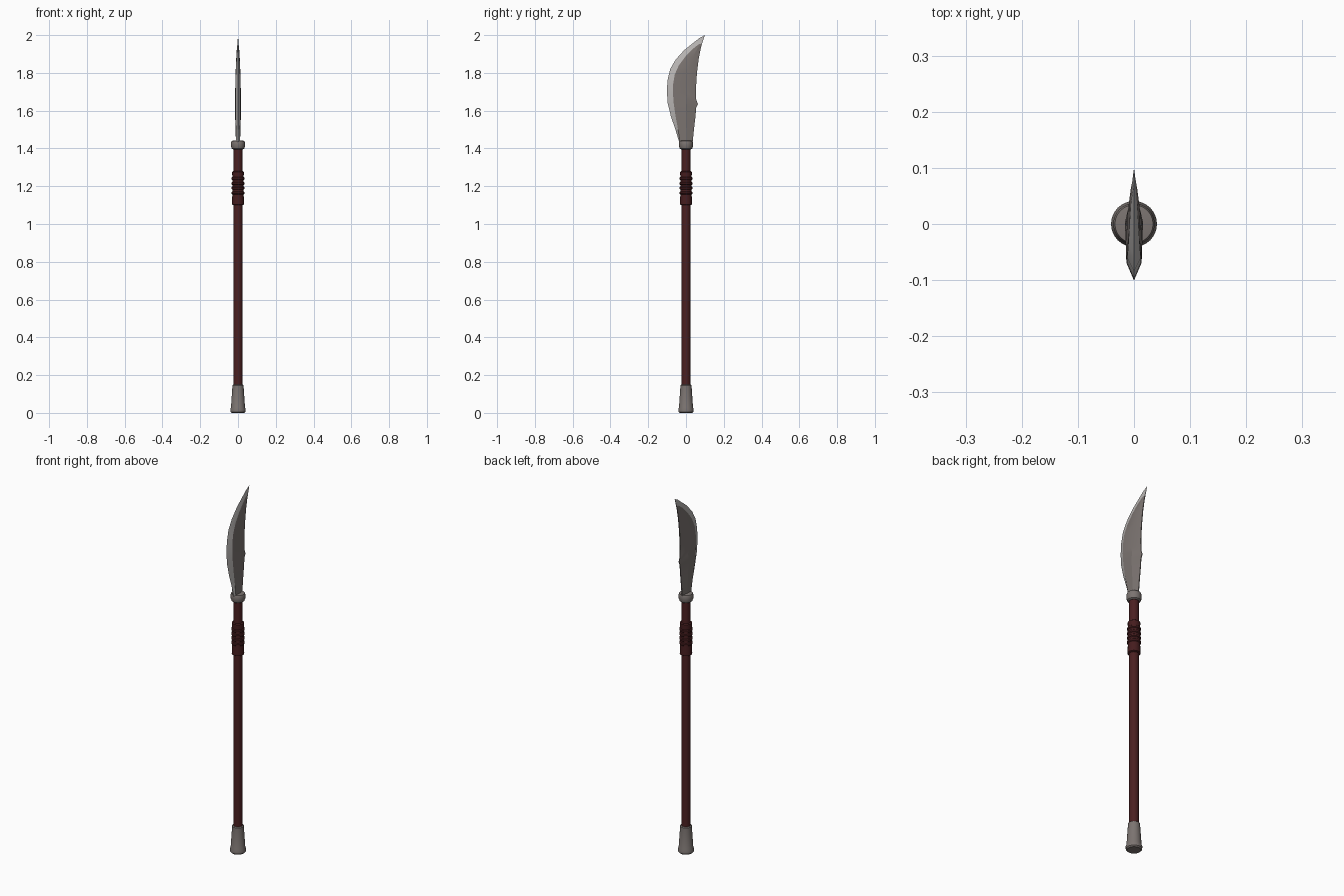
import bpy, bmesh, math

if "Cube" in bpy.data.objects:
    bpy.data.objects.remove(bpy.data.objects["Cube"])


def material(name, rgb):
    m = bpy.data.materials.new(name)
    m.diffuse_color = (*rgb, 1)
    m.use_nodes = True
    m.node_tree.nodes["Principled BSDF"].inputs["Base Color"].default_value = m.diffuse_color
    return m


steel = material("dull steel", (0.20, 0.175, 0.165))
edge_steel = material("bright edge steel", (0.50, 0.48, 0.47))
wood = material("dark red wood", (0.070, 0.014, 0.015))
wrap = material("dark red wrap", (0.060, 0.012, 0.013))


def finish(name, bm, mats, angle):
    bmesh.ops.recalc_face_normals(bm, faces=bm.faces)
    me = bpy.data.meshes.new(name)
    bm.to_mesh(me)
    bm.free()
    ob = bpy.data.objects.new(name, me)
    bpy.context.collection.objects.link(ob)
    for m in mats:
        me.materials.append(m)
    bpy.ops.object.select_all(action='DESELECT')
    ob.select_set(True)
    bpy.context.view_layer.objects.active = ob
    bpy.ops.object.shade_smooth_by_angle(angle=math.radians(angle))
    return ob


def lathe(name, profile, mat, sides=16):
    """Closed solid of revolution from (radius, z) pairs."""
    bm = bmesh.new()
    rings = [[bm.verts.new((r * math.cos(2 * math.pi * i / sides),
                            r * math.sin(2 * math.pi * i / sides), z))
              for i in range(sides)] for r, z in profile]
    for a, b in zip(rings, rings[1:]):
        for i in range(sides):
            j = (i + 1) % sides
            bm.faces.new((a[i], a[j], b[j], b[i]))
    bm.faces.new(rings[0])
    bm.faces.new(rings[-1])
    return finish(name, bm, [mat], 35)


# Pole and metal butt cap
lathe("shaft", [(0.024, 0.10), (0.024, 1.42)], wood)
lathe("butt_cap", [(0.034, 0), (0.040, 0.006), (0.041, 0.018), (0.037, 0.030),
                   (0.030, 0.135), (0.030, 0.146), (0.025, 0.150)], steel, 24)

# Wrapped grip with raised cords
grip = [(0.025, 1.10), (0.032, 1.104)]
for z in (1.165, 1.19, 1.215, 1.24):
    grip += [(0.030, z - 0.008), (0.034, z - 0.004), (0.034, z + 0.004), (0.030, z + 0.008)]
grip += [(0.031, 1.276), (0.025, 1.28)]
lathe("grip_wrap", grip, wrap)

# Collar under the blade
lathe("collar", [(0.026, 1.395), (0.033, 1.400), (0.037, 1.412), (0.037, 1.432),
                 (0.034, 1.44), (0.020, 1.442)], steel, 24)

# Blade sections: z of edge, edge y, bevel y, bevel z, back y, back z, half thickness
rows = [
    (1.43, -0.035, -0.031, 1.43, 0.035, 1.43, 0.011),
    (1.50, -0.056, -0.042, 1.50, 0.042, 1.50, 0.013),
    (1.57, -0.080, -0.055, 1.57, 0.049, 1.56, 0.015),
    (1.64, -0.097, -0.065, 1.64, 0.054, 1.615, 0.016),
    (1.70, -0.101, -0.069, 1.69, 0.063, 1.635, 0.016),
    (1.76, -0.098, -0.068, 1.74, 0.054, 1.66, 0.015),
    (1.82, -0.084, -0.060, 1.79, 0.053, 1.72, 0.014),
    (1.87, -0.055, -0.038, 1.84, 0.058, 1.80, 0.012),
    (1.92, -0.010, 0.000, 1.89, 0.068, 1.88, 0.009),
    (1.96, 0.040, 0.040, 1.93, 0.078, 1.93, 0.006),
    (1.985, 0.072, 0.068, 1.952, 0.084, 1.952, 0.003),
]
bm = bmesh.new()
sections = []
for ze, ye, yb, zb, ys, zs, t in rows:
    ridge = yb + (ys - yb) * 0.55
    zr = zb + (zs - zb) * 0.55
    sections.append([bm.verts.new(p) for p in (
        (0, ye, ze), (t * 0.85, yb, zb), (t, ridge, zr), (0.002, ys, zs),
        (-0.002, ys, zs), (-t, ridge, zr), (-t * 0.85, yb, zb))])
tip = bm.verts.new((0, 0.10, 2.0))
n = 7
for a, b in zip(sections, sections[1:]):
    for i in range(n):
        j = (i + 1) % n
        f = bm.faces.new((a[i], a[j], b[j], b[i]))
        f.material_index = 1 if i in (0, 6) else 0
for i in range(n):
    f = bm.faces.new((sections[-1][i], sections[-1][(i + 1) % n], tip))
    f.material_index = 1
bm.faces.new(sections[0])
finish("blade", bm, [steel, edge_steel], 15)
